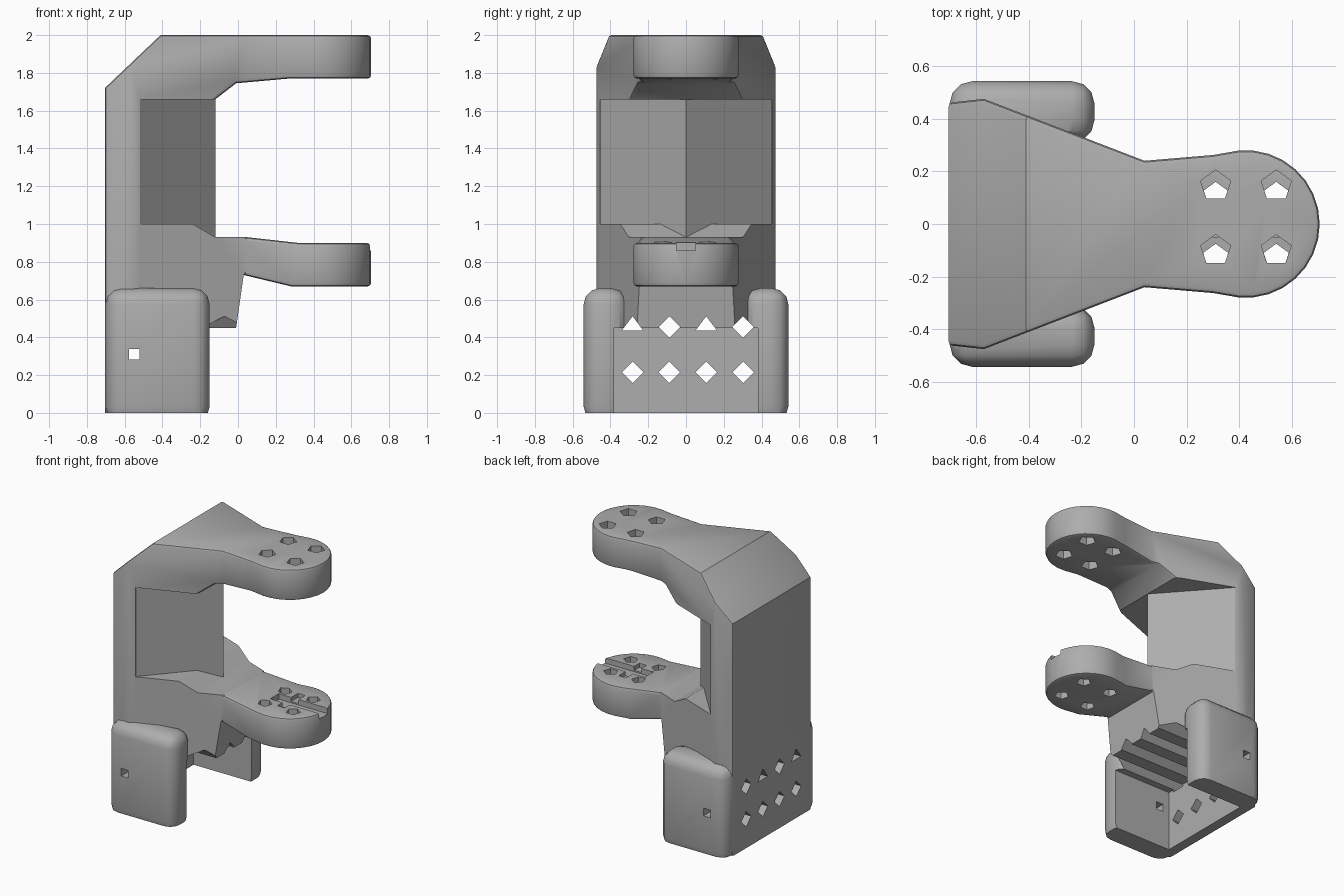
import bpy, bmesh, math
from mathutils import Vector

scene = bpy.context.scene
cube = scene.objects.get("Cube")
if cube:
    bpy.data.objects.remove(cube, do_unlink=True)

grey = bpy.data.materials.new("plain_grey")
grey.use_nodes = True
grey.diffuse_color = (0.42, 0.42, 0.42, 1)
grey.node_tree.nodes["Principled BSDF"].inputs["Base Color"].default_value = (0.42, 0.42, 0.42, 1)


def prism(name, points, axis, low, high):
    """Extrude a 2D polygon along one axis; points use the other two axes in order."""
    bm = bmesh.new()
    def place(p, depth):
        co = list(p)
        co.insert("xyz".index(axis), depth)
        return bm.verts.new(co)
    a = [place(p, low) for p in points]
    b = [place(p, high) for p in points]
    bm.faces.new(a)
    bm.faces.new(b)
    for i in range(len(a)):
        j = (i + 1) % len(a)
        bm.faces.new((a[i], a[j], b[j], b[i]))
    bmesh.ops.recalc_face_normals(bm, faces=bm.faces)
    mesh = bpy.data.meshes.new(name)
    bm.to_mesh(mesh)
    bm.free()
    mesh.materials.append(grey)
    obj = bpy.data.objects.new(name, mesh)
    scene.collection.objects.link(obj)
    return obj


def box(name, x, y, z):
    return prism(name, [(x[0], y[0]), (x[1], y[0]), (x[1], y[1]), (x[0], y[1])], "z", *z)


def ring(cx, cy, radius, sides, start=90):
    return [(cx + radius * math.cos(math.radians(start + 360 * i / sides)),
             cy + radius * math.sin(math.radians(start + 360 * i / sides))) for i in range(sides)]


def combine(target, tool, operation):
    """Apply a boolean and discard the tool."""
    mod = target.modifiers.new("cut", "BOOLEAN")
    mod.operation, mod.solver, mod.object = operation, "EXACT", tool
    bpy.context.view_layer.objects.active = target
    bpy.ops.object.modifier_apply(modifier=mod.name)
    bpy.data.objects.remove(tool, do_unlink=True)


def round_edges(obj, width, segments, rule):
    bm = bmesh.new()
    bm.from_mesh(obj.data)
    bmesh.ops.remove_doubles(bm, verts=bm.verts, dist=0.0005)
    edges = [e for e in bm.edges if len(e.link_faces) == 2 and e.is_convex
             and e.calc_face_angle() > 0.5 and rule(e)]
    bmesh.ops.bevel(bm, geom=edges, offset=width, segments=segments, profile=0.5,
                    affect="EDGES", clamp_overlap=True)
    bm.to_mesh(obj.data)
    bm.free()


# Plan outline: wide back, narrow neck, round tip
half = [(-0.705, 0.46), (-0.57, 0.475), (0.04, 0.24), (0.3, 0.262)]
tip = [(0.425 + 0.28 * math.cos(math.radians(a)), 0.28 * math.sin(math.radians(a)))
       for a in range(-96, 97, 12)]
outline = [(x, -y) for x, y in half] + tip + half[::-1]
body = prism("bracket_body", outline, "z", -0.1, 2.1)

# Side profile: spine with an upper and a lower arm
profile = [(-0.8, 0), (-0.705, 0), (-0.705, 1.72), (-0.41, 2), (0.8, 2), (0.8, 1.77), (0.27, 1.77),
           (-0.01, 1.745), (-0.12, 1.66), (-0.52, 1.66), (-0.52, 1), (-0.24, 1),
           (-0.12, 0.93), (0.05, 0.93), (0.32, 0.9), (0.8, 0.9), (0.8, 0.67),
           (0.28, 0.67), (0.03, 0.73), (-0.01, 0.45), (-0.63, 0.45), (-0.63, 0)]
combine(body, prism("side_profile", profile[1:], "y", -1, 1), "INTERSECT")


def rim(e):
    d = (e.verts[0].co - e.verts[1].co).normalized()
    mid = (e.verts[0].co + e.verts[1].co) / 2
    if abs(d.y) > 0.99 and mid.x < 0.6:
        return False
    if abs(d.z) > 0.9:
        return mid.x < -0.6 and mid.z > 0.05
    return mid.x > 0.03 or mid.z > 1.7


round_edges(body, 0.035, 2, rim)

# Ridge on the inside of the spine
ridge = [(-0.6, -0.45), (-0.52, -0.452), (-0.12, 0), (-0.52, 0.452), (-0.6, 0.45)]
combine(body, prism("spine_ridge", ridge, "z", 0.9, 1.7), "UNION")

# Rounded side pods at the base
for side in (-1, 1):
    pod = box("pod", (-0.7, -0.15), sorted((side * 0.31, side * 0.542)), (-0.05, 0.66))
    round_edges(pod, 0.085, 3, lambda e: True)
    combine(body, pod, "UNION")

# Cavity between the pods, and a flat base
combine(body, box("cavity", (-0.63, 0.1), (-0.38, 0.38), (-0.2, 0.45)), "DIFFERENCE")
combine(body, box("floor_cut", (-1, 1), (-1, 1), (-0.5, 0)), "DIFFERENCE")

# Diamond holes in the back wall; the upper row also grooves the cavity ceiling
for i in range(4):
    y = -0.283 + 0.195 * i
    combine(body, prism("low_hole", ring(y, 0.215, 0.057, 4), "x", -1, -0.4), "DIFFERENCE")
    upper = ring(y, 0.455, 0.057, 4)
    if i % 2 == 0:
        upper = [upper[0], (y - 0.057, 0.435), (y + 0.057, 0.435)]
    combine(body, prism("high_hole", upper, "x", -1, 0.2), "DIFFERENCE")

# Small hole in each pod
for y in (-0.5, 0.5):
    combine(body, prism("pod_hole", ring(-0.55, 0.31, 0.04, 4, 45), "y", y - 0.14, y + 0.14),
            "DIFFERENCE")

# Shallow slots on the lower arm
combine(body, box("long_slot", (0.3, 0.8), (-0.05, 0.05), (0.86, 1.1)), "DIFFERENCE")
combine(body, box("cross_slot", (0.4, 0.46), (-0.11, 0.13), (0.87, 1.1)), "DIFFERENCE")

# Five-sided screw holes through both arms
for x in (0.31, 0.54):
    for high, low in ((0.145, 0.11), (-0.1, -0.125)):
        combine(body, prism("upper_hole", ring(x, high, 0.06, 5), "z", 1.5, 2.2), "DIFFERENCE")
        combine(body, prism("lower_hole", ring(x, low, 0.05, 5), "z", 0.5, 1.2), "DIFFERENCE")

bpy.ops.object.select_all(action="DESELECT")
body.select_set(True)
bpy.context.view_layer.objects.active = body
bpy.ops.object.shade_smooth_by_angle(angle=math.radians(30))
